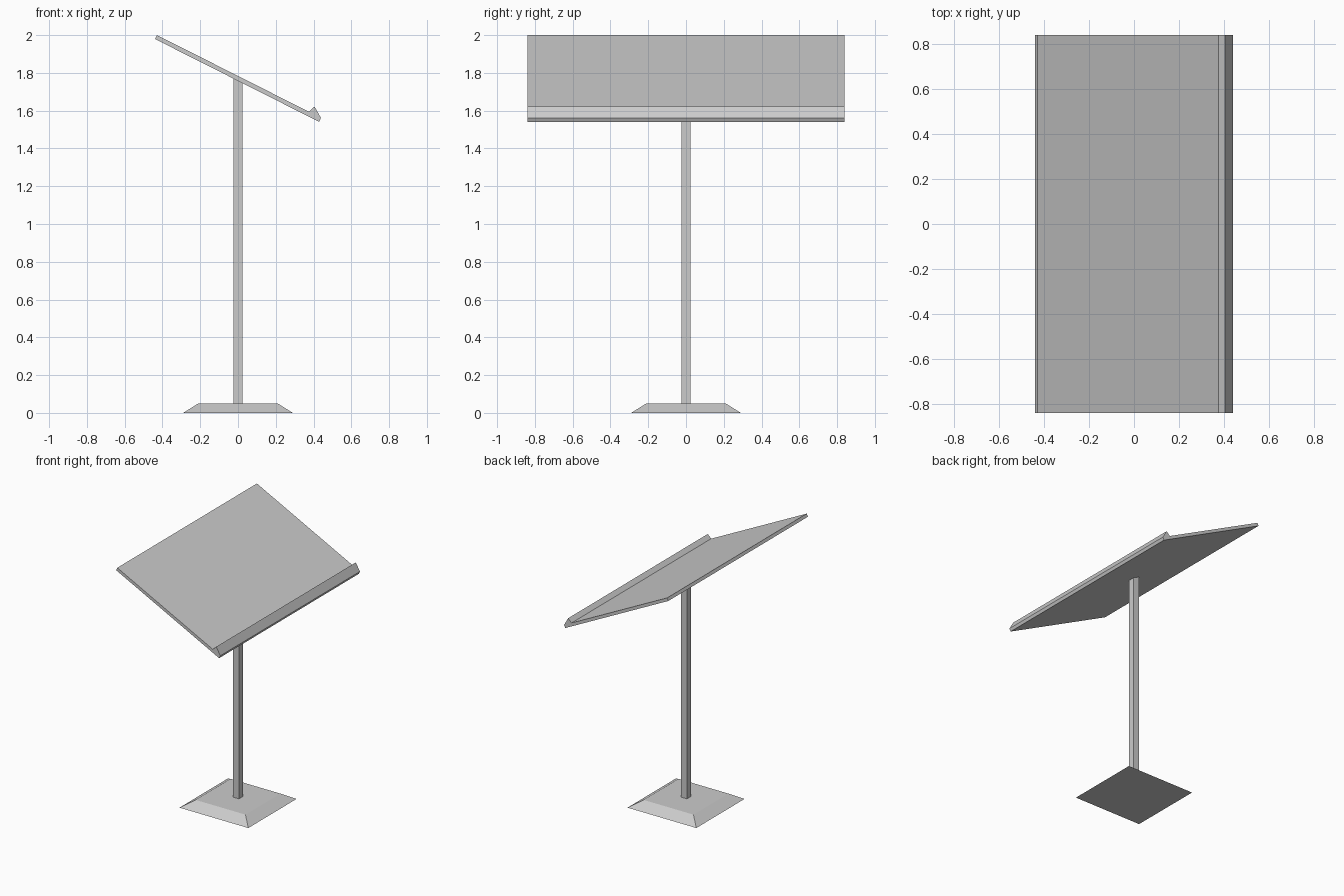
import bpy, bmesh
from mathutils import Vector

if "Cube" in bpy.data.objects:
    bpy.data.objects.remove(bpy.data.objects["Cube"])


def add_object(name, bm):
    bmesh.ops.recalc_face_normals(bm, faces=bm.faces)
    mesh = bpy.data.meshes.new(name)
    bm.to_mesh(mesh)
    bm.free()
    obj = bpy.data.objects.new(name, mesh)
    bpy.context.collection.objects.link(obj)
    return obj


def extrude_profile(name, profile, half_depth):
    """Extrude an (x, z) outline along y, centred on y = 0."""
    bm = bmesh.new()
    face = bm.faces.new([bm.verts.new((x, -half_depth, z)) for x, z in profile])
    ext = bmesh.ops.extrude_face_region(bm, geom=[face])["geom"]
    verts = [v for v in ext if isinstance(v, bmesh.types.BMVert)]
    bmesh.ops.translate(bm, verts=verts, vec=Vector((0, 2 * half_depth, 0)))
    return add_object(name, bm)


# Base: square foot tapering to a smaller top
BASE_H, BASE_BOTTOM, BASE_TOP = 0.05, 0.29, 0.21
bm = bmesh.new()
bmesh.ops.create_cube(bm, size=2)
for v in bm.verts:
    half = BASE_TOP if v.co.z > 0 else BASE_BOTTOM
    v.co = (v.co.x * half, v.co.y * half, BASE_H if v.co.z > 0 else 0)
add_object("base", bm)

# Post: square column, its top cut to the slope of the board
P = 0.025
extrude_profile("post", [(-P, BASE_H), (P, BASE_H), (P, 1.75), (-P, 1.775)], P)

# Sloping board with a wedge-shaped lip along its lower edge
extrude_profile("reading_board", [
    (-0.439, 1.979), (0.429, 1.541), (0.439, 1.562),
    (0.405, 1.622), (0.376, 1.594), (-0.429, 2.0)], 0.84)
